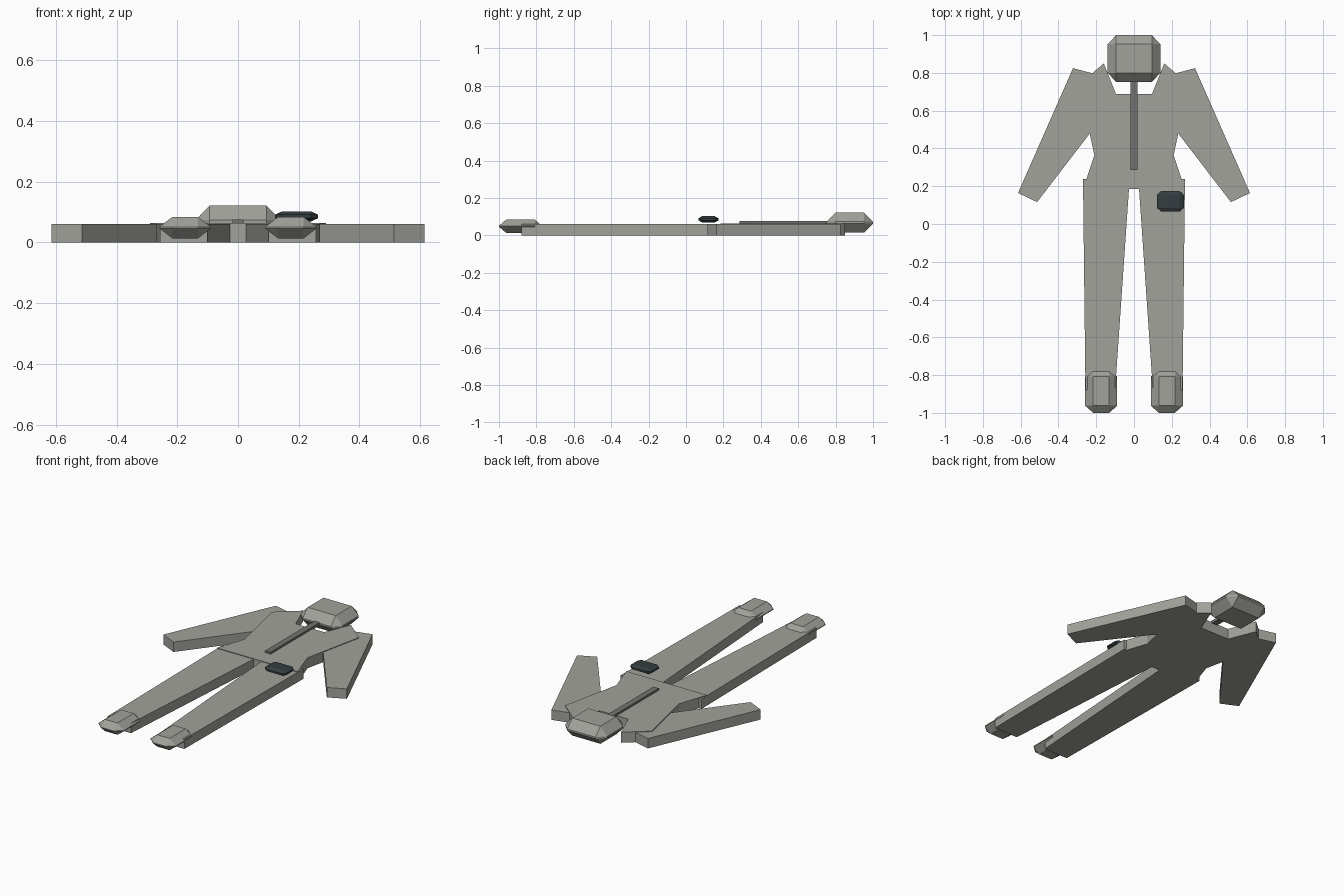
import bpy, bmesh
from mathutils import Vector

cube = bpy.data.objects.get("Cube")
if cube:
    bpy.data.objects.remove(cube, do_unlink=True)


def material(name, rgb):
    mat = bpy.data.materials.new(name)
    mat.use_nodes = True
    color = (*rgb, 1.0)
    mat.diffuse_color = color
    mat.node_tree.nodes["Principled BSDF"].inputs["Base Color"].default_value = color
    return mat


GREY = material("suit grey", (0.36, 0.36, 0.33))
MID = material("zipper grey", (0.17, 0.17, 0.16))
DARK = material("pouch dark", (0.035, 0.046, 0.05))


def finish(bm, name, mat):
    bmesh.ops.recalc_face_normals(bm, faces=bm.faces)
    mesh = bpy.data.meshes.new(name)
    bm.to_mesh(mesh)
    bm.free()
    mesh.materials.append(mat)
    obj = bpy.data.objects.new(name, mesh)
    bpy.context.collection.objects.link(obj)
    return obj


def slab(name, outline, low, high, mat):
    """Extrude a flat outline upwards."""
    bm = bmesh.new()
    face = bm.faces.new([bm.verts.new((x, y, low)) for x, y in outline])
    top = bmesh.ops.extrude_face_region(bm, geom=[face])["geom"]
    verts = [v for v in top if isinstance(v, bmesh.types.BMVert)]
    bmesh.ops.translate(bm, verts=verts, vec=(0, 0, high - low))
    return finish(bm, name, mat)


def chamfer_box(name, low, high, cut, mat):
    """Box whose edges and corners are cut off by a set amount on each axis."""
    low, high = Vector(low), Vector(high)
    centre, half = (low + high) / 2, (high - low) / 2
    bm = bmesh.new()
    for sx in (-1, 1):
        for sy in (-1, 1):
            for sz in (-1, 1):
                sign = (sx, sy, sz)
                for full in range(3):
                    p = [centre[i] + sign[i] * (half[i] - (0 if i == full else cut[i]))
                         for i in range(3)]
                    bm.verts.new(p)
    bmesh.ops.convex_hull(bm, input=bm.verts[:])
    bmesh.ops.dissolve_limit(bm, angle_limit=0.01, verts=bm.verts[:], edges=bm.edges[:])
    return finish(bm, name, mat)


# Torso with raised collar tips and a neck notch
half = [(0.095, 0.688), (0.16, 0.85), (0.29, 0.74), (0.21, 0.365), (0.27, 0.185)]
mirrored = [(-x, y) for x, y in reversed(half)]
slab("torso", half + mirrored, 0, 0.064, GREY)

# Arms, legs and shoes on both sides
arm = [(0.323, 0.825), (0.614, 0.164), (0.513, 0.116), (0.228, 0.487), (0.19, 0.79)]
leg = [(0.27, 0.238), (0.257, -0.88), (0.10, -0.88), (0.023, 0.238)]
for side, s in (("left", 1), ("right", -1)):
    slab(side + "_arm", [(s * x, y) for x, y in arm], 0, 0.06, GREY)
    slab(side + "_leg", [(s * x, y) for x, y in leg], 0, 0.06, GREY)
    chamfer_box(side + "_shoe",
                (s * 0.174 - 0.085, -1.0, 0.013), (s * 0.174 + 0.085, -0.77, 0.084),
                (0.043, 0.038, 0.033), GREY)

# Head
chamfer_box("head", (-0.14, 0.752, 0.015), (0.14, 1.0, 0.121), (0.046, 0.048, 0.048), GREY)

# Zipper strip down the chest
slab("zipper", [(-0.018, 0.285), (0.018, 0.285), (0.018, 0.8), (-0.018, 0.8)],
     0.058, 0.076, MID)

# Hip pouch
chamfer_box("pouch", (0.122, 0.066, 0.069), (0.264, 0.174, 0.102), (0.023, 0.02, 0.011), DARK)
